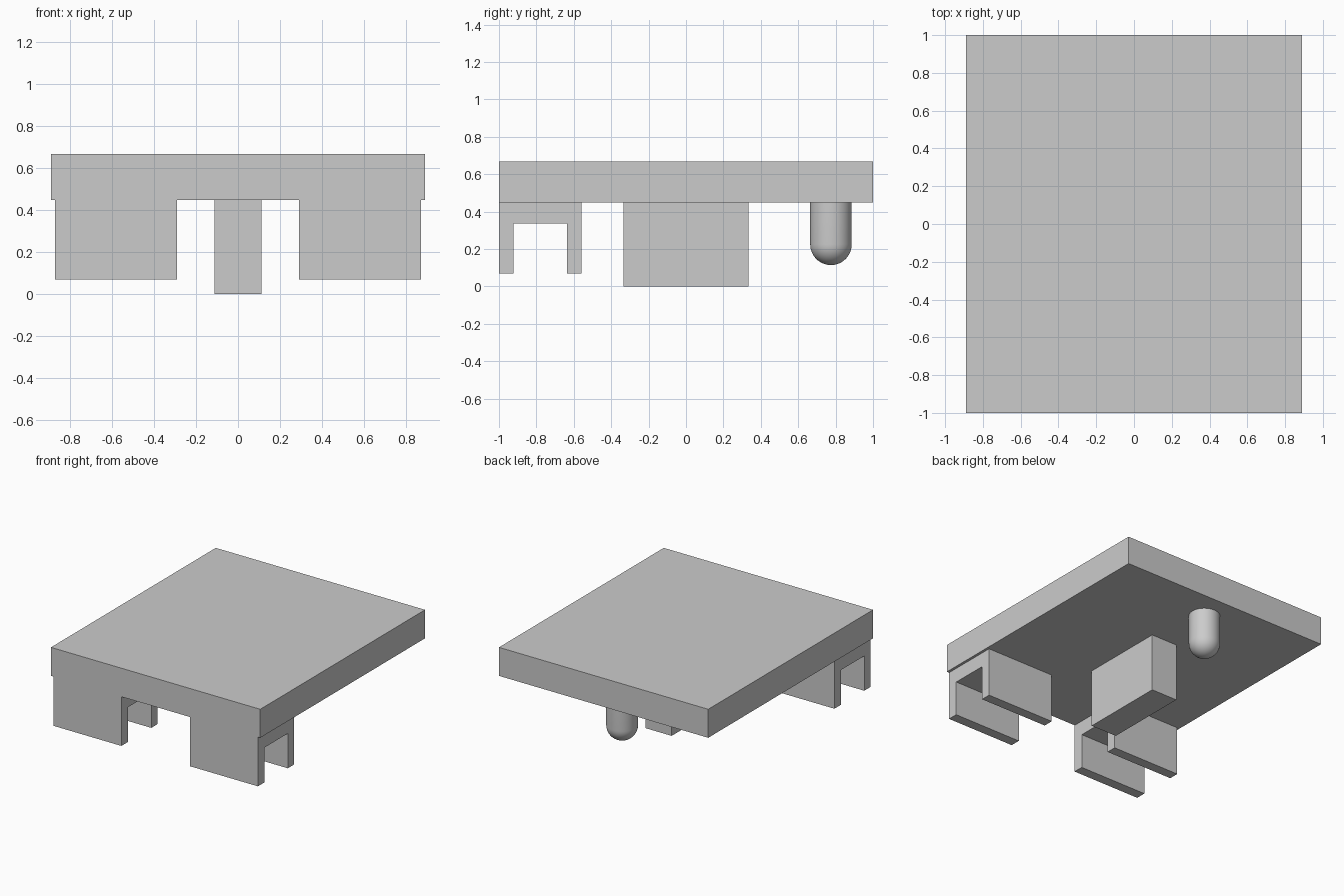
import bpy, bmesh, math
from mathutils import Matrix

cube = bpy.data.objects.get("Cube")
if cube:
    bpy.data.objects.remove(cube, do_unlink=True)

# Single plain grey material
grey = bpy.data.materials.new("light_grey")
grey.use_nodes = True
colour = (0.6, 0.6, 0.6, 1)
grey.diffuse_color = colour
grey.node_tree.nodes["Principled BSDF"].inputs["Base Color"].default_value = colour


def add_object(name, bm):
    bmesh.ops.recalc_face_normals(bm, faces=bm.faces)
    mesh = bpy.data.meshes.new(name)
    bm.to_mesh(mesh)
    bm.free()
    mesh.materials.append(grey)
    obj = bpy.data.objects.new(name, mesh)
    bpy.context.collection.objects.link(obj)
    return obj


def extrude_profile(name, points, x0, x1):
    """Extrude a (y, z) outline along x."""
    bm = bmesh.new()
    face = bm.faces.new([bm.verts.new((x0, y, z)) for y, z in points])
    new = bmesh.ops.extrude_face_region(bm, geom=[face])["geom"]
    verts = [v for v in new if isinstance(v, bmesh.types.BMVert)]
    bmesh.ops.translate(bm, verts=verts, vec=(x1 - x0, 0, 0))
    return add_object(name, bm)


def box(name, half_x, half_y, z0, z1):
    outline = [(-half_y, z0), (half_y, z0), (half_y, z1), (-half_y, z1)]
    return extrude_profile(name, outline, -half_x, half_x)


deck_z = 0.448

# Top slab and central block
box("deck", 0.889, 1.0, deck_z, 0.667)
box("centre_block", 0.111, 0.333, 0, deck_z)

# Pair of channel-shaped front feet
channel = [(-1, deck_z), (-1, 0.07), (-0.922, 0.07), (-0.922, 0.337),
           (-0.637, 0.337), (-0.637, 0.07), (-0.56, 0.07), (-0.56, deck_z)]
for side, sign in (("left", 1), ("right", -1)):
    extrude_profile(side + "_channel_foot", channel, sign * 0.291, sign * 0.869)

# Round-ended rear pin, revolved from a half profile
radius, segments, steps = 0.111, 48, 12
bm = bmesh.new()
arc = [i * math.pi / 2 / steps for i in range(steps + 1)]
profile = [(radius * math.sin(a), -radius * math.cos(a)) for a in arc]
profile.append((radius, deck_z - 0.225))
verts = [bm.verts.new((r, 0, z)) for r, z in profile]
edges = [bm.edges.new(pair) for pair in zip(verts, verts[1:])]
bmesh.ops.spin(bm, geom=verts + edges, cent=(0, 0, 0), axis=(0, 0, 1),
               angle=2 * math.pi, steps=segments)
bmesh.ops.remove_doubles(bm, verts=bm.verts, dist=0.0005)
bmesh.ops.holes_fill(bm, edges=[e for e in bm.edges if e.is_boundary], sides=0)
bmesh.ops.transform(bm, matrix=Matrix.Translation((0, 0.775, 0.225)), verts=bm.verts)
pin = add_object("rear_pin", bm)
bpy.ops.object.select_all(action="DESELECT")
pin.select_set(True)
bpy.context.view_layer.objects.active = pin
bpy.ops.object.shade_smooth_by_angle(angle=math.radians(40))
